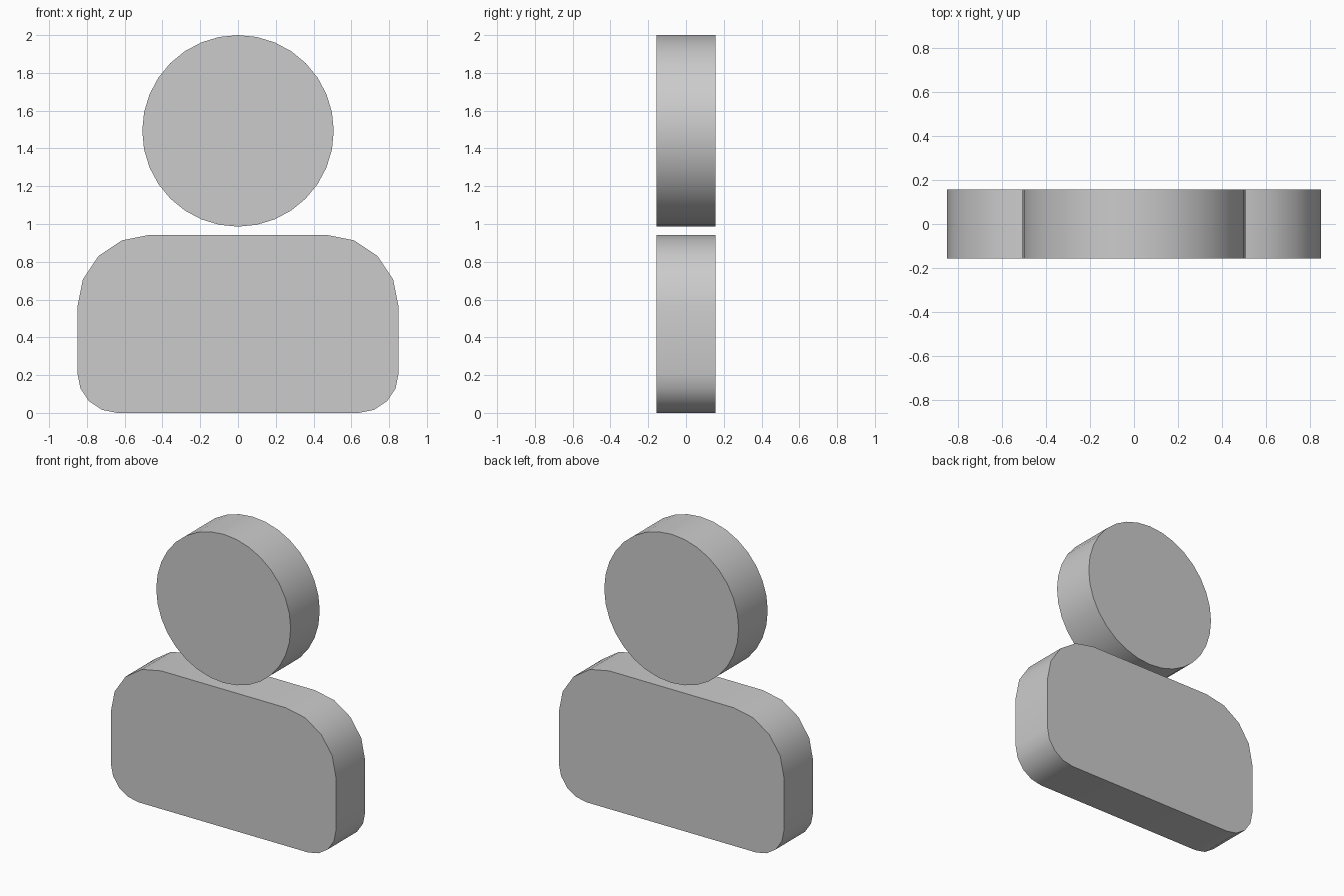
import bpy, bmesh
from math import sin, cos, pi, radians

if "Cube" in bpy.data.objects:
    bpy.data.objects.remove(bpy.data.objects["Cube"])

HALF_DEPTH = 0.157


def arc(cx, cz, r, start, end, steps):
    angles = [radians(start + (end - start) * i / steps) for i in range(steps + 1)]
    return [(cx + r * cos(a), cz + r * sin(a)) for a in angles]


def slab(name, outline):
    """Extrude a front-view outline (x, z) through the depth."""
    bm = bmesh.new()
    face = bm.faces.new([bm.verts.new((x, -HALF_DEPTH, z)) for x, z in outline])
    ext = bmesh.ops.extrude_face_region(bm, geom=[face], use_keep_orig=True)
    verts = [g for g in ext["geom"] if isinstance(g, bmesh.types.BMVert)]
    bmesh.ops.translate(bm, verts=verts, vec=(0, 2 * HALF_DEPTH, 0))
    bmesh.ops.recalc_face_normals(bm, faces=bm.faces)
    mesh = bpy.data.meshes.new(name)
    bm.to_mesh(mesh)
    bm.free()
    obj = bpy.data.objects.new(name, mesh)
    bpy.context.collection.objects.link(obj)
    bpy.ops.object.select_all(action='DESELECT')
    obj.select_set(True)
    bpy.context.view_layer.objects.active = obj
    bpy.ops.object.shade_smooth_by_angle(angle=radians(40))
    return obj


# Round head: 32-sided disc
slab("head", arc(0, 1.493, 0.507, 0, 360, 32)[:-1])

# Shoulders: block with large upper and small lower rounded corners
right_side = arc(0.64, 0.21, 0.21, -90, 0, 4) + arc(0.47, 0.562, 0.38, 0, 90, 4)
left_side = [(-x, z) for x, z in reversed(right_side)]
slab("shoulders", right_side + left_side)
